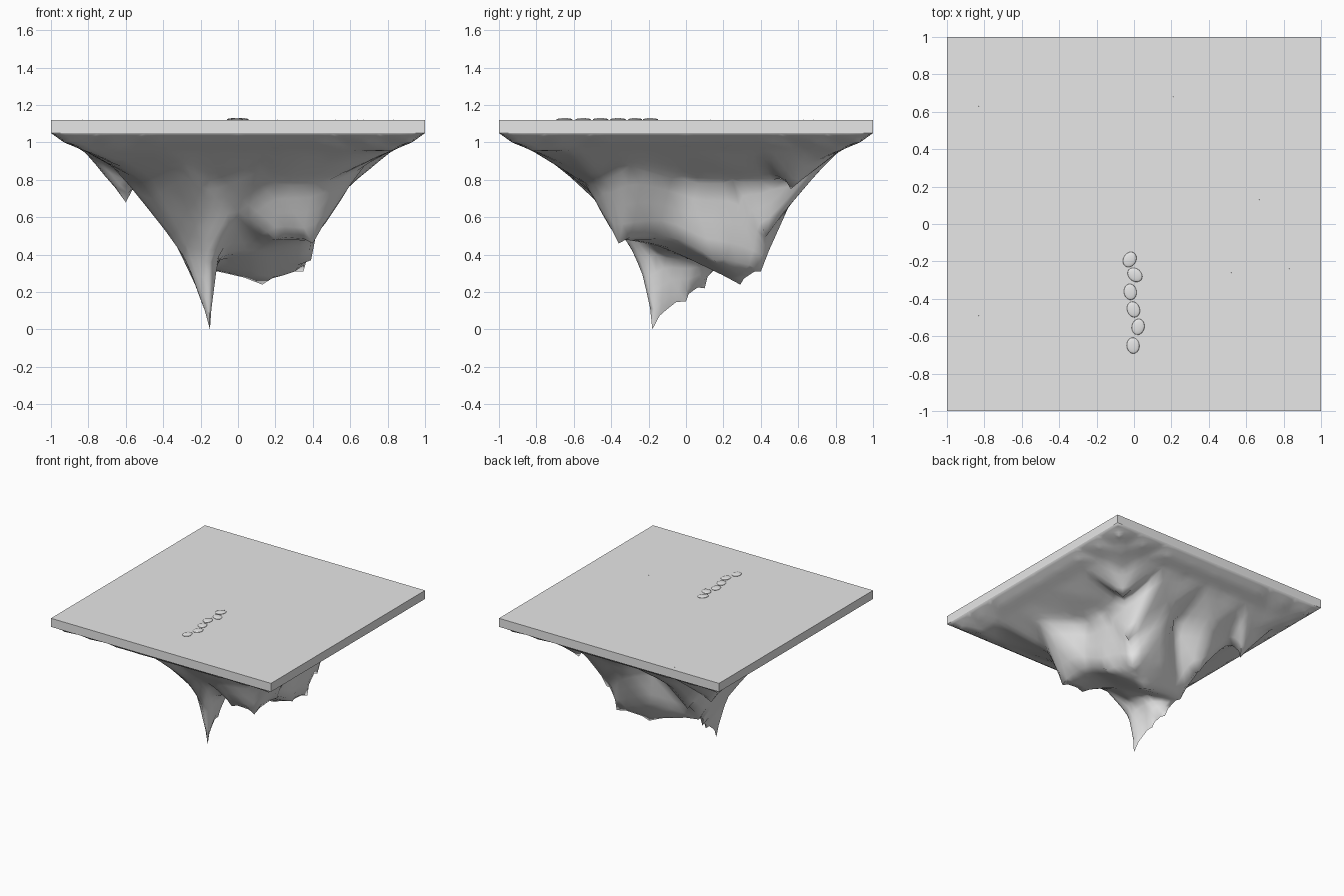
import bpy, bmesh, math
from mathutils import Vector, Matrix
from mathutils.geometry import delaunay_2d_cdt

if "Cube" in bpy.data.objects:
    bpy.data.objects.remove(bpy.data.objects["Cube"])

stone_grey = bpy.data.materials.new("stone_grey")
stone_grey.diffuse_color = (0.8, 0.8, 0.8, 1)
stone_grey.use_nodes = True
stone_grey.node_tree.nodes["Principled BSDF"].inputs["Base Color"].default_value = stone_grey.diffuse_color


def finish(name, bm, smooth_angle=None):
    me = bpy.data.meshes.new(name)
    bm.to_mesh(me)
    bm.free()
    ob = bpy.data.objects.new(name, me)
    me.materials.append(stone_grey)
    bpy.context.collection.objects.link(ob)
    if smooth_angle:
        bpy.ops.object.select_all(action='DESELECT')
        ob.select_set(True)
        bpy.context.view_layer.objects.active = ob
        bpy.ops.object.shade_smooth_by_angle(angle=math.radians(smooth_angle))
    return ob


# Flat ground slab, open underneath where the rock joins
bm = bmesh.new()
bmesh.ops.create_cube(bm, size=1, matrix=Matrix.Translation((0, 0, 1.085)) @ Matrix.Diagonal((2, 2, 0.07, 1)))
bm.normal_update()
bmesh.ops.delete(bm, geom=[f for f in bm.faces if f.normal.z < -0.9], context='FACES_ONLY')
finish("ground_slab", bm)

# Hanging rock: square shoulder rings, then crags (x, y, z)
points = []
for half, z in ((1.0, 1.05), (0.93, 1.0), (0.82, 0.955)):
    for i in range(8):
        t = -half + 2 * half * i / 8
        points += [(t, -half, z), (half, t, z), (-t, half, z), (-half, -t, z)]
crags = [
    # upper shelf
    (-.67, -.6, .89), (-.3, -.7, .88), (.1, -.7, .89), (.5, -.65, .88), (.68, -.3, .88),
    (.68, .2, .88), (-.68, -.2, .88), (-.67, .2, .87),
    # rear lip
    (-.6, .53, .68), (-.66, .66, .86), (-.25, .6, .76), (.15, .61, .78), (.58, .56, .75), (.68, .68, .89),
    (-.52, .47, .78), (0, .46, .8), (.48, .46, .8),
    # top of the core
    (-.5, -.45, .78), (-.15, -.53, .79), (.2, -.54, .78), (.47, -.47, .79), (.48, 0, .8), (.48, .25, .8),
    (-.49, 0, .78), (-.48, .3, .77),
    # front and right lower rim
    (-.2, -.4, .6), (0, -.4, .63), (.2, -.37, .48), (.4, -.36, .46), (.41, -.08, .49), (.39, .15, .37),
    # spike and the ridge behind it
    (-.15, -.18, 0), (-.1, -.16, .4), (-.15, -.26, .36), (-.29, -.14, .39), (-.18, 0, .15), (-.22, .1, .22),
    (-.1, .04, .38), (-.27, .22, .33),
    # rear peaks
    (.13, .29, .24), (.35, .4, .31), (.1, -.08, .42), (-.3, .41, .5), (.42, .43, .5), (.03, .42, .46),
]
points += crags
result = delaunay_2d_cdt([Vector(p[:2]) for p in points], [], [], 0, 1e-5)
verts, faces, sources = result[0], result[2], result[3]
bm = bmesh.new()
vs = []
for v, src in zip(verts, sources):
    nearest = points[src[0]] if src else min(points, key=lambda p: (Vector(p[:2]) - v).length)
    vs.append(bm.verts.new((v.x, v.y, nearest[2])))
for f in faces:
    bm.faces.new([vs[i] for i in f])
bm.normal_update()
if sum(f.normal.z for f in bm.faces) > 0:
    bmesh.ops.reverse_faces(bm, faces=bm.faces[:])
# Soften the facets, putting the crag tips back after each pass
tips = [v.co.copy() for v in vs]
bmesh.ops.subdivide_edges(bm, edges=bm.edges[:], cuts=3, use_grid_fill=True)
bm.verts.ensure_lookup_table()
pinned = [min(bm.verts, key=lambda v: (v.co - co).length) for co in tips]
free = [v for v in bm.verts if not v.is_boundary]
for _ in range(2):
    bmesh.ops.smooth_vert(bm, verts=free, factor=0.4, use_axis_x=True, use_axis_y=True, use_axis_z=True)
    for v, co in zip(pinned, tips):
        v.co = co
# Short skirt tucked inside the slab, rounding off the rim
rim = [e for e in bm.edges if e.is_boundary]
skirt = bmesh.ops.extrude_edge_only(bm, edges=rim)['geom']
for v in skirt:
    if isinstance(v, bmesh.types.BMVert):
        v.co = (v.co.x * .998, v.co.y * .998, 1.09)
finish("hanging_rock", bm, 75)

# Stepping stones (x, y, turn in degrees)
for x, y, turn in ((-.023, -.19, -30), (.005, -.272, 50), (-.02, -.363, 8), (-.003, -.457, 20),
                   (.022, -.55, -12), (-.005, -.65, 5)):
    bm = bmesh.new()
    bmesh.ops.create_uvsphere(bm, u_segments=20, v_segments=10, radius=1,
                              matrix=Matrix.Translation((x, y, 1.122)) @ Matrix.Rotation(math.radians(turn), 4, 'Z')
                              @ Matrix.Diagonal((.034, .043, .008, 1)))
    finish("stepping_stone", bm, 180)

# Tiny pebbles scattered on the ground
bm = bmesh.new()
for x, y in ((-.83, .63), (-.78, -.05), (-.57, .96), (.21, .68), (-.83, -.49), (-.55, -.23), (-.31, -.18),
             (-.5, -.76), (-.24, -.58), (.64, -.5), (.52, -.26), (.83, -.24), (.67, .13), (.58, .58)):
    bmesh.ops.create_cone(bm, cap_ends=False, segments=4, radius1=.0012, radius2=0, depth=.004,
                          matrix=Matrix.Translation((x, y, 1.121)))
finish("pebbles", bm)
